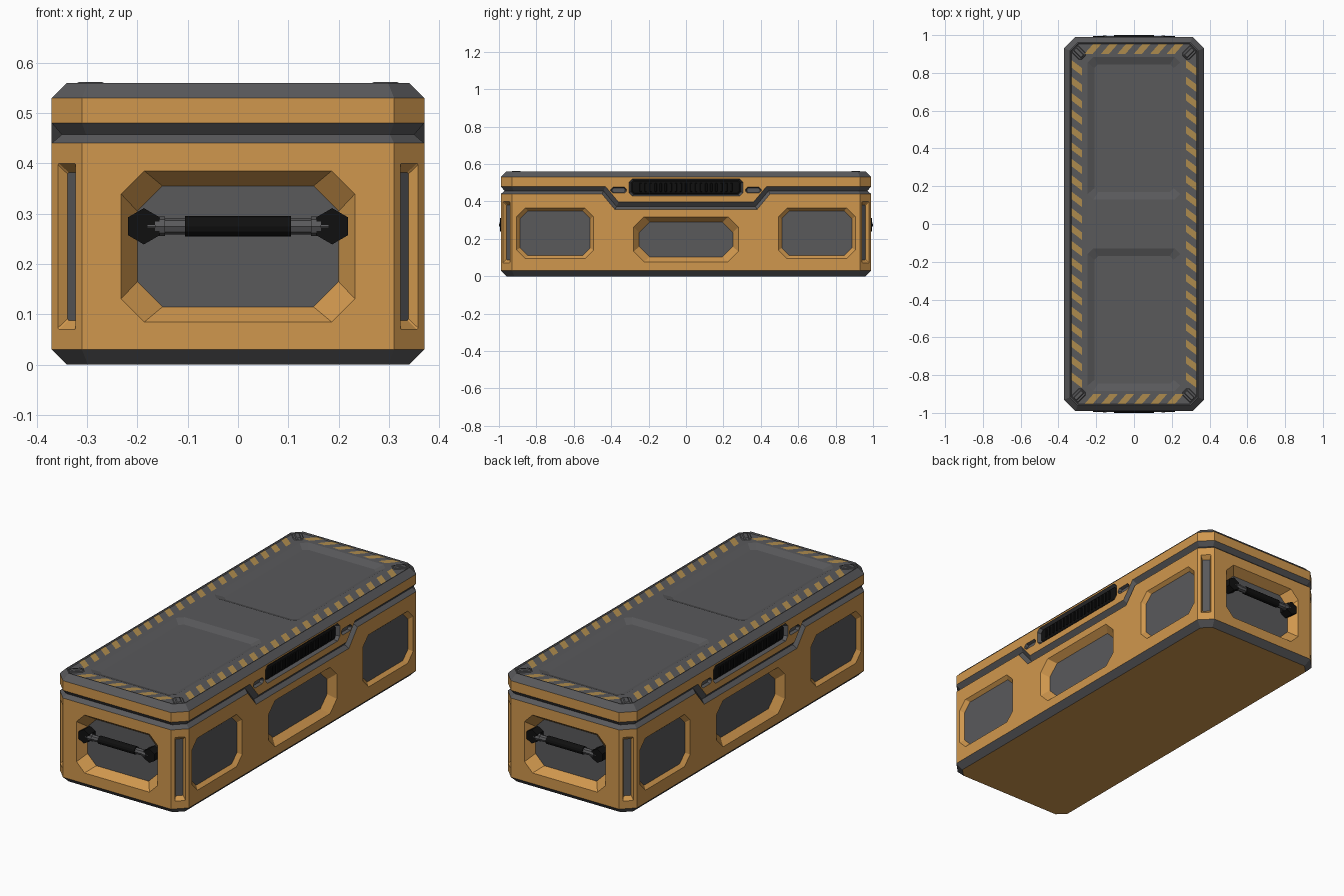
import bpy, bmesh, math
from mathutils import Matrix, Vector

if "Cube" in bpy.data.objects:
    bpy.data.objects.remove(bpy.data.objects["Cube"])

# Colours
COLS = [("yellow paint", (0.63, 0.31, 0.075)), ("dark grey", (0.10, 0.10, 0.105)),
        ("black rubber", (0.005, 0.005, 0.005)), ("stripe yellow", (0.42, 0.26, 0.075))]
MATS = []
for n, c in COLS:
    m = bpy.data.materials.new(n)
    m.diffuse_color = (*c, 1)
    m.use_nodes = True
    m.node_tree.nodes["Principled BSDF"].inputs["Base Color"].default_value = m.diffuse_color
    MATS.append(m)
YEL, GREY, BLACK, STRIPE = range(4)


def finish(bm, name, recalc=True):
    if recalc:
        bmesh.ops.recalc_face_normals(bm, faces=bm.faces)
    me = bpy.data.meshes.new(name)
    bm.to_mesh(me)
    bm.free()
    for m in MATS:
        me.materials.append(m)
    ob = bpy.data.objects.new(name, me)
    bpy.context.collection.objects.link(ob)
    return ob


def octagon(hx, hy, c):
    return [(hx, c - hy), (hx, hy - c), (hx - c, hy), (c - hx, hy),
            (-hx, hy - c), (-hx, c - hy), (c - hx, -hy), (hx - c, -hy)]


def loft(bm, rings, mats, M=Matrix()):
    """rings: (hx, hy, cut, w) octagons; mats: start cap, each band, end cap."""
    vs = [[bm.verts.new(M @ Vector((u, v, w))) for u, v in octagon(a, b, c)] for a, b, c, w in rings]
    bm.faces.new(vs[0]).material_index = mats[0]
    for r, (p, q) in enumerate(zip(vs, vs[1:])):
        for i in range(8):
            j = (i + 1) % 8
            bm.faces.new((p[i], p[j], q[j], q[i])).material_index = mats[r + 1]
    bm.faces.new(vs[-1]).material_index = mats[-1]


def facing(pos, n):
    """Frame at pos: u sideways, v up, w along the horizontal normal n."""
    w = Vector(n).normalized()
    v = Vector((0, 0, 1))
    M = Matrix((v.cross(w), v, w)).transposed().to_4x4()
    M.translation = pos
    return M


def recess(bm, M, outer, inner, depth, wall, floor):
    loft(bm, [(*outer, 0.015), (*outer, 0), (*inner, -depth)], [wall, wall, wall, floor], M)


# Main shell: chamfered box with grey bevelled rims
bm = bmesh.new()
loft(bm, [(.34, .96, .042, 0), (.37, .99, .06, .03), (.37, .99, .06, .53), (.34, .96, .042, .56)],
     [YEL, GREY, YEL, GREY, GREY])
shell = finish(bm, "crate_shell")

# Wall recess cutters
cut = bmesh.new()
for s in (-1, 1):
    recess(cut, facing((0, s * .99, .235), (0, s, 0)), (.232, .15, .046), (.2, .12, .05), .045, YEL, GREY)
    n = (s, 0, 0)
    recess(cut, facing((s * .37, 0, .197), n), (.28, .12, .055), (.25, .093, .055), .035, YEL, GREY)
    recess(cut, facing((s * .37, 0, .475), n), (.305, .046, .018), (.295, .038, .015), .035, GREY, BLACK)
    for t in (-1, 1):
        recess(cut, facing((s * .37, t * .70, .23), n), (.205, .135, .045), (.188, .12, .042), .018, YEL, GREY)
        recess(cut, facing((s * .37, t * .36, .46), n), (.043, .016, .012), (.035, .011, .008), .015, GREY, GREY)
        recess(cut, facing((s * .34, t * .96, .235), (s, t, 0)), (.025, .165, .003), (.018, .147, .003),
               .02, YEL, GREY)
cutters = [finish(cut, "wall_cutter")]


# Lid seam cutter: V groove swept round the crate, dipping below the side latches
def seam_loop(d, t):
    hx, hy, c = .37 + d, .99 + d, .06 + .586 * d
    pts = octagon(hx, hy, c)
    side = [(-.44 + .47 * t, .46), (-.37 + .47 * t, .376), (.37 - .47 * t, .376), (.44 - .47 * t, .46)]
    z = .46
    out = [(*pts[0], z)] + [(hx, y, h) for y, h in side] + [(*p, z) for p in pts[1:5]]
    out += [(-hx, y, h) for y, h in reversed(side)] + [(*p, z) for p in pts[5:]]
    return [(x, y, h + t) for x, y, h in out]


bm = bmesh.new()
loops = [[bm.verts.new(p) for p in seam_loop(*s)] for s in ((-.02, -.003), (.02, .043), (.02, -.037))]
for k in range(3):
    a, b = loops[k], loops[(k + 1) % 3]
    for i in range(len(a)):
        j = (i + 1) % len(a)
        bm.faces.new((a[i], a[j], b[j], b[i])).material_index = GREY
cutters.append(finish(bm, "seam_cutter"))

# Lid top cutters: shallow stripe tray, then two panels with a bridge between
bm = bmesh.new()
recess(bm, Matrix.Translation((0, 0, .56)), (.336, .956, .04), (.332, .952, .039), .005, GREY, GREY)
cutters.append(finish(bm, "tray_cutter"))
bm = bmesh.new()
for s in (-1, 1):
    recess(bm, Matrix.Translation((0, s * .507, .555)), (.245, .378, .03), (.21, .338, .02), .016, GREY, GREY)
cutters.append(finish(bm, "panel_cutter"))

# Apply the cuts
for c in cutters:
    c.hide_render = True
    mod = shell.modifiers.new(c.name, 'BOOLEAN')
    mod.operation, mod.solver, mod.object = 'DIFFERENCE', 'EXACT', c
dg = bpy.context.evaluated_depsgraph_get()
mesh = bpy.data.meshes.new_from_object(shell.evaluated_get(dg))
shell.modifiers.clear()
shell.data = mesh
for c in cutters:
    bpy.data.objects.remove(c)


# Hazard stripes: thin slanted plates around the lid
bm = bmesh.new()


def stripe(pts):
    f = bm.faces.new([bm.verts.new((x, y, .5565)) for x, y in pts])
    f.material_index = STRIPE
    f.normal_update()
    if f.normal.z < 0:
        f.normal_flip()


for s in (-1, 1):
    for i in range(20):
        y = (i - 9.5) * .087
        a, b = s * .303 - .029, s * .303 + .029
        stripe([(a, y + .042), (a, y + .002), (b, y - .042), (b, y - .002)])
    for i in range(6):
        x = (i - 2.5) * .087
        a, b = s * .927 - .027, s * .927 + .027
        stripe([(x - .045, a), (x - .002, a), (x + .045, b), (x + .002, b)])
finish(bm, "hazard_stripes", False)

# Corner clips on the lid
bm = bmesh.new()
for s in (-1, 1):
    for t in (-1, 1):
        M = Matrix.Translation((s * .293, t * .907, .554)) @ Matrix.Rotation(math.atan2(t, s), 4, 'Z')
        loft(bm, [(.038, .026, .01, 0), (.034, .022, .01, .004)], [GREY] * 3, M)
        loft(bm, [(.03, .013, .003, .004), (.026, .009, .003, .008)], [GREY] * 3, M)
finish(bm, "lid_corner_clips")

# Side latches: black ribbed bars sunk in the lid
bm = bmesh.new()
for s in (-1, 1):
    n = (s, 0, 0)
    loft(bm, [(.288, .034, .012, -.006), (.288, .034, .012, .018), (.28, .028, .01, .022)],
         [BLACK] * 4, facing((s * .34, 0, .475), n))
    for i in range(19):
        loft(bm, [(.006, .024, .002, 0), (.004, .022, .002, .006)], [BLACK] * 3,
             facing((s * .361, (i - 9) * .027, .475), n))
finish(bm, "side_latches")


# End handles: grey bar, black grip and hexagonal mounts
def rod(bm, pos, axis, r, length, sides, mat):
    q = Vector(axis).to_track_quat('Z', 'Y').to_matrix().to_4x4()
    res = bmesh.ops.create_cone(bm, cap_ends=True, segments=sides, radius1=r, radius2=r, depth=length,
                                matrix=Matrix.Translation(pos) @ q)
    for f in {f for v in res['verts'] for f in v.link_faces}:
        f.material_index = mat


for s, label in ((-1, "front"), (1, "back")):
    bm = bmesh.new()
    rod(bm, (0, s * .98, .275), (1, 0, 0), .016, .36, 8, GREY)
    rod(bm, (0, s * .98, .275), (1, 0, 0), .02, .21, 12, BLACK)
    for t in (-1, 1):
        rod(bm, (t * .187, s * .965, .275), (0, 1, 0), .036, .06, 6, BLACK)
        rod(bm, (t * .155, s * .98, .275), (1, 0, 0), .019, .02, 8, GREY)
    finish(bm, label + "_handle")
